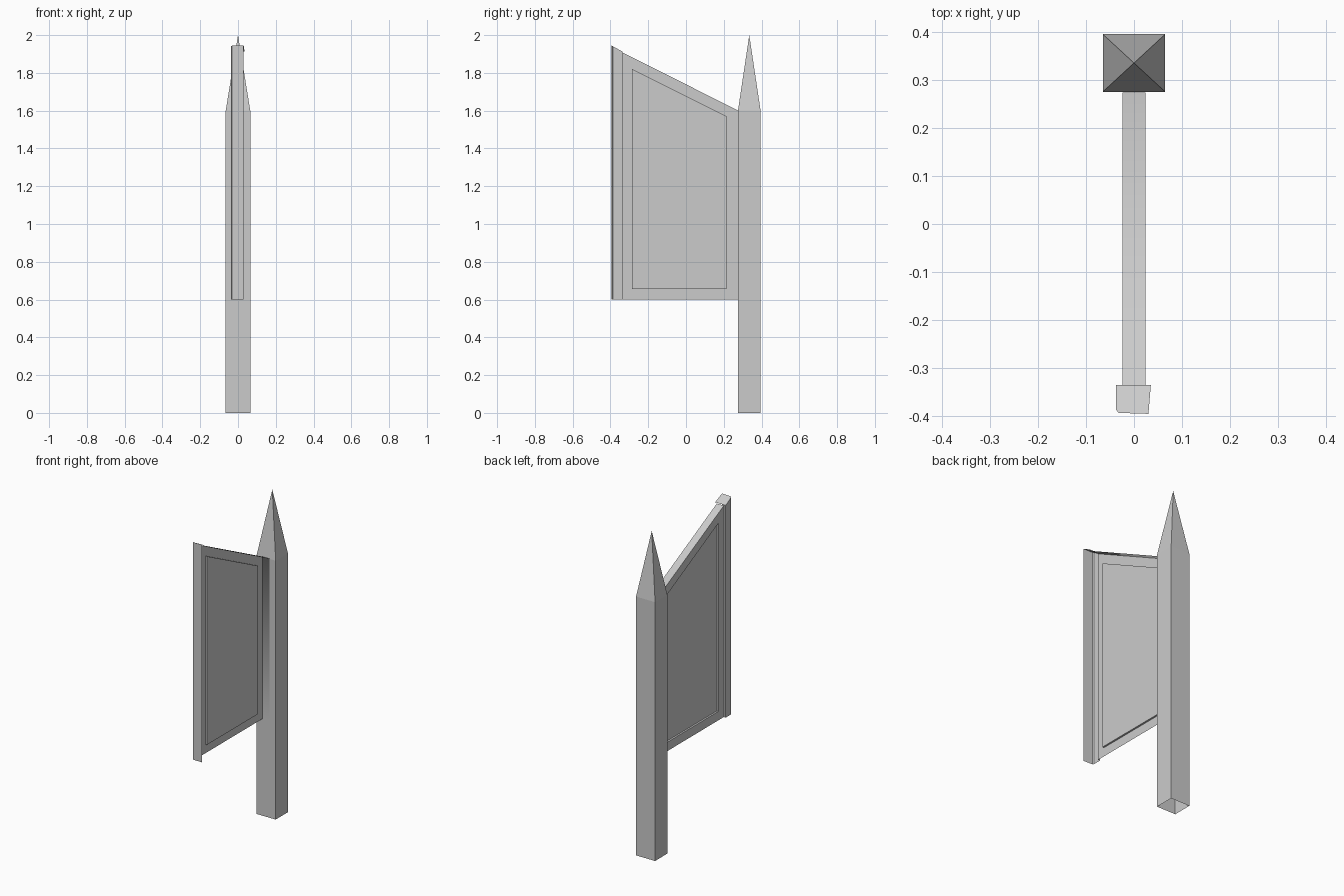
import bpy, bmesh

if "Cube" in bpy.data.objects:
    bpy.data.objects.remove(bpy.data.objects["Cube"])


def make(name, verts, faces, smooth=False):
    mesh = bpy.data.meshes.new(name)
    mesh.from_pydata(verts, [], faces)
    for p in mesh.polygons:
        p.use_smooth = smooth
    obj = bpy.data.objects.new(name, mesh)
    bpy.context.collection.objects.link(obj)
    return obj


# Square post with a pyramid point, open underneath
cy, hx, hy = 0.335, 0.065, 0.06
ring = [(-hx, cy - hy), (hx, cy - hy), (hx, cy + hy), (-hx, cy + hy)]
verts = [(x, y, z) for z in (0, 1.6) for x, y in ring] + [(0, cy, 2.0)]
faces = []
for i in range(4):
    j = (i + 1) % 4
    faces += [(i, j, 4 + j, 4 + i), (4 + i, 4 + j, 8)]
make("pointed_post", verts, faces)

# Gate panel: sheet on the -x side with a recessed field
SX, DEPTH = -0.024, 0.011
outer = [(-0.335, 0.6), (0.274, 0.6), (0.274, 1.602), (-0.335, 1.907)]
inner = [(-0.285, 0.655), (0.215, 0.655), (0.215, 1.57), (-0.285, 1.82)]
verts = [(SX, y, z) for y, z in outer + inner]
verts += [(SX + DEPTH, y, z) for y, z in inner]
faces = [(8, 11, 10, 9)]
for i in range(4):
    j = (i + 1) % 4
    faces += [(i, 4 + i, 4 + j, j), (4 + i, 8 + i, 8 + j, 4 + j)]
make("recessed_panel", verts, faces)

# Sloping top rail and the end against the post
path = [outer[3], outer[2], outer[1]]
verts = [(x, y, z) for y, z in path for x in (SX, -SX)]
make("panel_edge", verts, [(0, 1, 3, 2), (2, 3, 5, 4)], smooth=True)

# Closing stile: open towards +x, sloped cap on top
section = [(SX, -0.335), (-0.037, -0.335), (-0.037, -0.387),
           (-0.032, -0.393), (0.03, -0.395)]
cap = section[1:] + [(0.035, -0.335)]


def top_z(y):
    return 1.912 - (y + 0.335) * 0.55


n = len(section)
verts = [(x, y, 0.6) for x, y in section] + [(x, y, top_z(y)) for x, y in section]
make("closing_stile", verts, [(i, i + 1, n + i + 1, n + i) for i in range(n - 1)])
make("stile_cap", [(x, y, top_z(y)) for x, y in cap], [tuple(range(len(cap)))])
